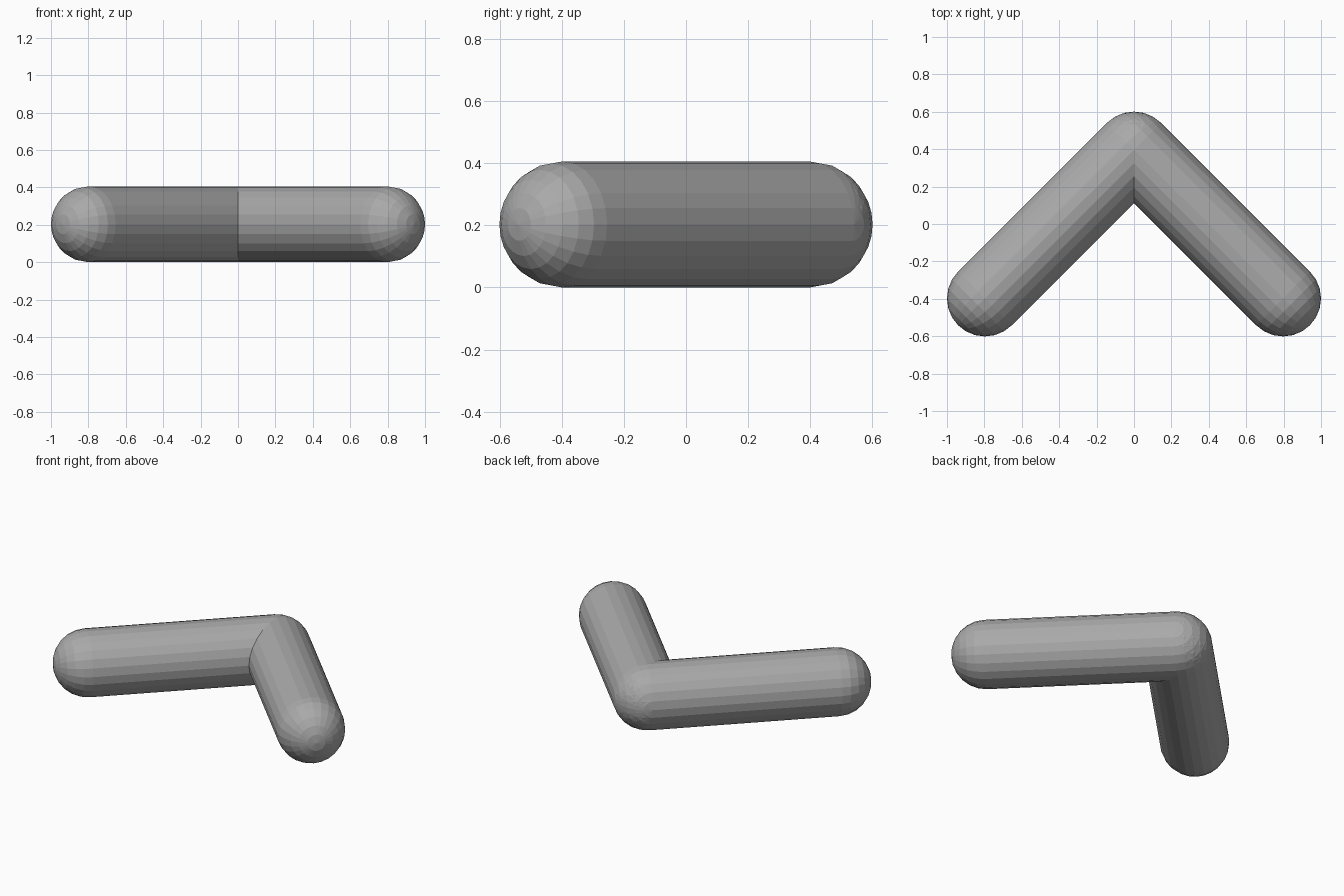
import bpy
import bmesh
import math
from mathutils import Vector

RADIUS = 0.203
SIDES = 24
RINGS = 6  # rings in each rounded end

cube = bpy.data.objects.get("Cube")
if cube:
    bpy.data.objects.remove(cube, do_unlink=True)

# One plain grey
grey = bpy.data.materials.new("grey")
grey.use_nodes = True
colour = (0.4, 0.4, 0.4, 1)
grey.diffuse_color = colour
grey.node_tree.nodes["Principled BSDF"].inputs["Base Color"].default_value = colour


def capsule(name, start, end):
    """Round-ended bar: a half outline spun around its own axis."""
    start, end = Vector(start), Vector(end)
    half = (end - start).length / 2
    bm = bmesh.new()
    outline = []
    for centre, first in ((-half, -RINGS), (half, 0)):
        for i in range(RINGS + 1):
            a = (first + i) / RINGS * math.pi / 2
            outline.append(bm.verts.new((RADIUS * math.cos(a), 0, centre + RADIUS * math.sin(a))))
    edges = [bm.edges.new(pair) for pair in zip(outline, outline[1:])]
    bmesh.ops.spin(bm, geom=outline + edges, cent=(0, 0, 0), axis=(0, 0, 1),
                   angle=math.tau, steps=SIDES)
    bmesh.ops.remove_doubles(bm, verts=bm.verts, dist=0.0005)
    bmesh.ops.recalc_face_normals(bm, faces=bm.faces)
    mesh = bpy.data.meshes.new(name)
    bm.to_mesh(mesh)
    bm.free()
    mesh.materials.append(grey)
    obj = bpy.data.objects.new(name, mesh)
    obj.location = (start + end) / 2
    obj.rotation_euler = (end - start).to_track_quat("Z", "Y").to_euler()
    bpy.context.collection.objects.link(obj)


# Two equal arms meeting at a right angle at the back
for name, side in (("left_arm", 1), ("right_arm", -1)):
    capsule(name, (0, 0.398, RADIUS), (side * 0.797, -0.398, RADIUS))
